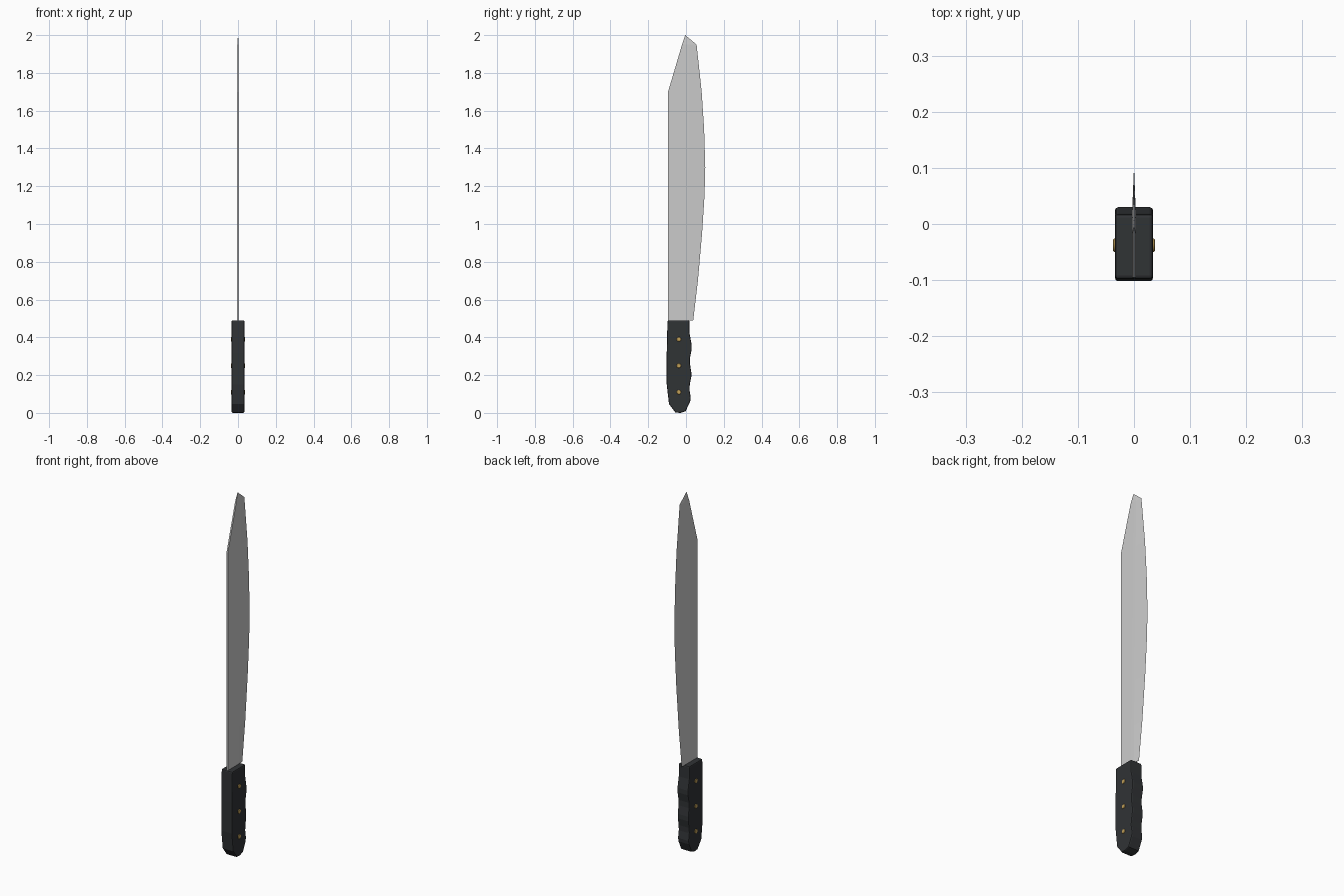
import bpy, bmesh, math

if "Cube" in bpy.data.objects:
    bpy.data.objects.remove(bpy.data.objects["Cube"])


def material(name, rgb):
    m = bpy.data.materials.new(name)
    m.diffuse_color = (*rgb, 1)
    m.use_nodes = True
    m.node_tree.nodes["Principled BSDF"].inputs["Base Color"].default_value = m.diffuse_color
    return m


def finish(bm, name, mat=None):
    bmesh.ops.recalc_face_normals(bm, faces=bm.faces)
    me = bpy.data.meshes.new(name)
    bm.to_mesh(me)
    bm.free()
    ob = bpy.data.objects.new(name, me)
    bpy.context.collection.objects.link(ob)
    if mat:
        me.materials.append(mat)
    return ob


black = material("black_grip", (0.03, 0.033, 0.036))
brass = material("brass", (0.55, 0.36, 0.1))

# Blade: cross-sections lofted upward (z, spine y, cutting edge y)
sections = [(0.488, -0.095, 0.038), (0.7, -0.095, 0.063), (0.95, -0.095, 0.085),
            (1.15, -0.095, 0.098), (1.3, -0.095, 0.102), (1.5, -0.095, 0.096),
            (1.7, -0.095, 0.083), (1.95, -0.021, 0.056)]
bm = bmesh.new()
rings = []
for z, spine, edge in sections:
    t = (z - 0.488) / 1.462
    r1, r2 = -0.015 + 0.016 * t, 0.002 + 0.018 * t
    half = [(0.004, spine), (0.004, r1), (0.0036, r2)]
    ring = half + [(0, edge)] + [(-x, y) for x, y in reversed(half)]
    rings.append([bm.verts.new((x, y, z)) for x, y in ring])
for a, b in zip(rings, rings[1:]):
    for i in range(len(a)):
        j = (i + 1) % len(a)
        bm.faces.new((a[i], a[j], b[j], b[i]))
bm.faces.new(rings[0])

# Blade point: the last section closes onto a single tip
tip = bm.verts.new((0, -0.004, 2.0))
last = rings[-1]
for i in range(len(last)):
    bm.faces.new((last[i], last[(i + 1) % len(last)], tip))
finish(bm, "blade")

# Handle: side profile with finger grooves, extruded across x
profile = [(-0.098, 0.49), (-0.102, 0.32), (-0.102, 0.15), (-0.09, 0.047), (-0.056, 0.002),
           (-0.03, 0.0), (-0.002, 0.009), (0.022, 0.06), (0.025, 0.08), (0.019, 0.12), (0.02, 0.15),
           (0.028, 0.19), (0.028, 0.215), (0.021, 0.26), (0.021, 0.29),
           (0.03, 0.335), (0.03, 0.36), (0.019, 0.42), (0.018, 0.49)]
bm = bmesh.new()
face = bm.faces.new([bm.verts.new((-0.034, y, z)) for y, z in profile])
ext = bmesh.ops.extrude_face_region(bm, geom=[face])
bmesh.ops.translate(bm, vec=(0.068, 0, 0),
                    verts=[v for v in ext["geom"] if isinstance(v, bmesh.types.BMVert)])
handle = finish(bm, "handle", black)
bev = handle.modifiers.new("soft_edges", 'BEVEL')
bev.width = 0.006
bev.segments = 2
bev.limit_method = 'ANGLE'
bev.angle_limit = math.radians(50)

# Rivets: pins through the handle
for n, z in enumerate((0.11, 0.25, 0.39)):
    bpy.ops.mesh.primitive_cylinder_add(vertices=16, radius=0.012, depth=0.074,
                                        location=(0, -0.038, z),
                                        rotation=(0, math.pi / 2, 0))
    rivet = bpy.context.object
    rivet.name = f"rivet_{n + 1}"
    rivet.data.materials.append(brass)
    rb = rivet.modifiers.new("rounded_rim", 'BEVEL')
    rb.width = 0.0015
    rb.limit_method = 'ANGLE'
    bpy.ops.object.shade_smooth_by_angle()
